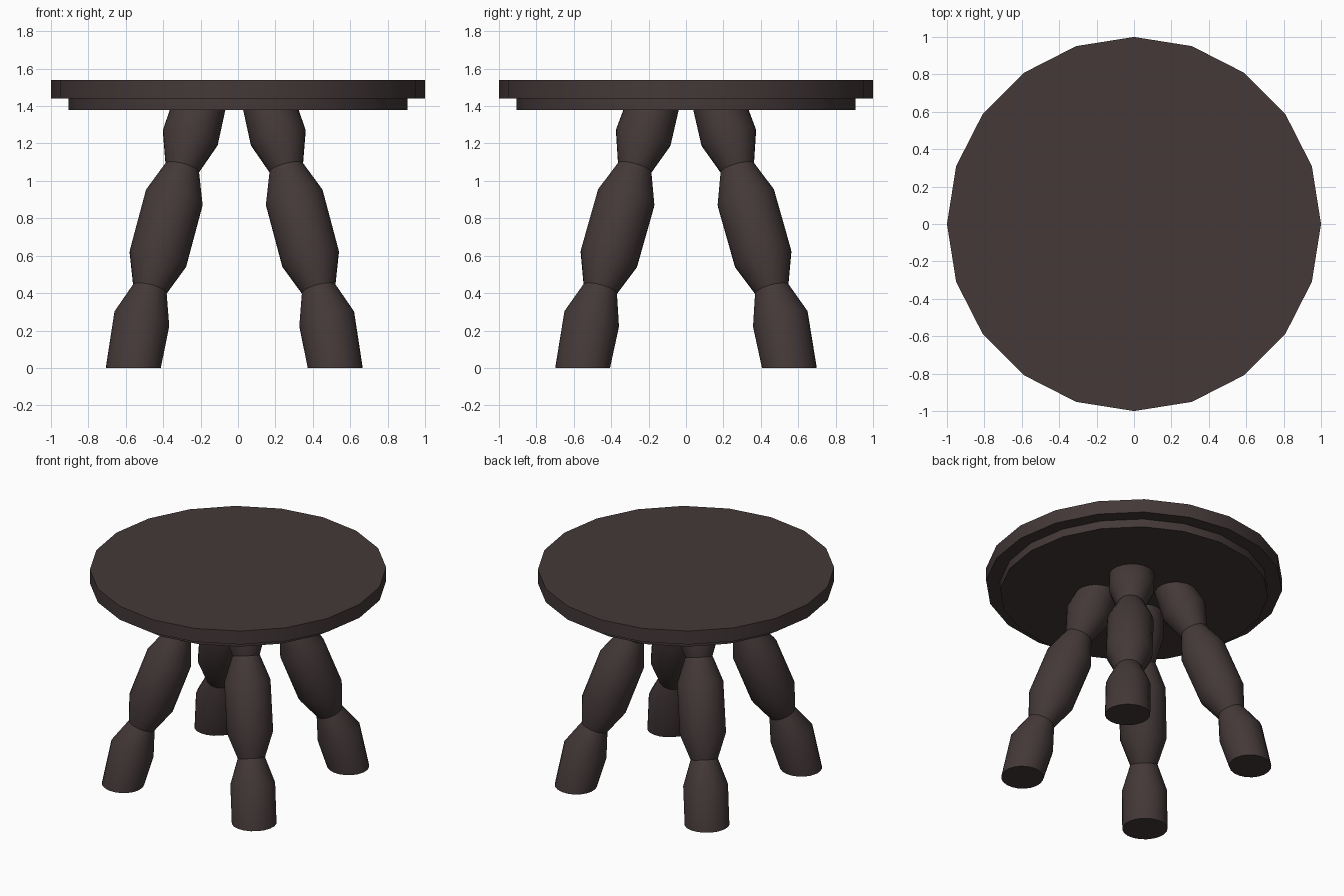
import bpy, bmesh, math
from mathutils import Vector

if "Cube" in bpy.data.objects:
    bpy.data.objects.remove(bpy.data.objects["Cube"])

SIDES = 20
wood = bpy.data.materials.new("dark brown wood")
wood.diffuse_color = (0.058, 0.040, 0.040, 1)
wood.use_nodes = True
wood.node_tree.nodes["Principled BSDF"].inputs["Base Color"].default_value = wood.diffuse_color


def finish(name, bm):
    bmesh.ops.recalc_face_normals(bm, faces=bm.faces[:])
    mesh = bpy.data.meshes.new(name)
    bm.to_mesh(mesh)
    bm.free()
    mesh.materials.append(wood)
    obj = bpy.data.objects.new(name, mesh)
    bpy.context.collection.objects.link(obj)
    bpy.ops.object.select_all(action='DESELECT')
    obj.select_set(True)
    bpy.context.view_layer.objects.active = obj
    bpy.ops.object.shade_smooth_by_angle(angle=math.radians(30))
    return obj


def loft(name, rings):
    """Skin a list of rings of points and cap both ends."""
    bm = bmesh.new()
    loops = [[bm.verts.new(p) for p in ring] for ring in rings]
    for a, b in zip(loops, loops[1:]):
        for i in range(SIDES):
            j = (i + 1) % SIDES
            bm.faces.new((a[i], a[j], b[j], b[i]))
    bm.faces.new(loops[0])
    bm.faces.new(loops[-1])
    return finish(name, bm)


def ring(center, u, v, r):
    angles = [2 * math.pi * i / SIDES for i in range(SIDES)]
    return [center + r * (math.cos(a) * u + math.sin(a) * v) for a in angles]


# Seat: one stepped disc, narrow lower rim and wide top slab
X, Y = Vector((1, 0, 0)), Vector((0, 1, 0))
seat_profile = [(0.905, 1.38), (0.905, 1.44), (1.0, 1.44), (1.0, 1.54)]
loft("seat", [ring(Vector((0, 0, z)), X, Y, r) for r, z in seat_profile])

# Turned legs: (height of ring centre, radius), splayed along a tilted axis
leg_profile = [(0.09, 0.153), (0.258, 0.153), (0.422, 0.093), (0.585, 0.158),
               (0.908, 0.158), (1.07, 0.093), (1.233, 0.153), (1.40, 0.153)]


def leg(name, sx, sy):
    slope_x, slope_y = -0.267 * sx, -0.284 * sy
    axis = Vector((slope_x, slope_y, 1)).normalized()
    u = Vector((sx, sy, 0))
    u = (u - axis * u.dot(axis)).normalized()
    v = axis.cross(u)
    rings = []
    for z, r in leg_profile:
        c = Vector((-0.02 + 0.495 * sx + slope_x * (z - 0.258),
                    0.505 * sy + slope_y * (z - 0.258), z))
        rings.append(ring(c, u, v, r))
    # Flatten the ends to the floor and into the seat
    for p in rings[0]:
        p.z = 0
    for p in rings[-1]:
        p.z = 1.40
    loft(name, rings)


for sy, fb in ((-1, "front"), (1, "back")):
    for sx, lr in ((-1, "left"), (1, "right")):
        leg(f"{fb}_{lr}_leg", sx, sy)
